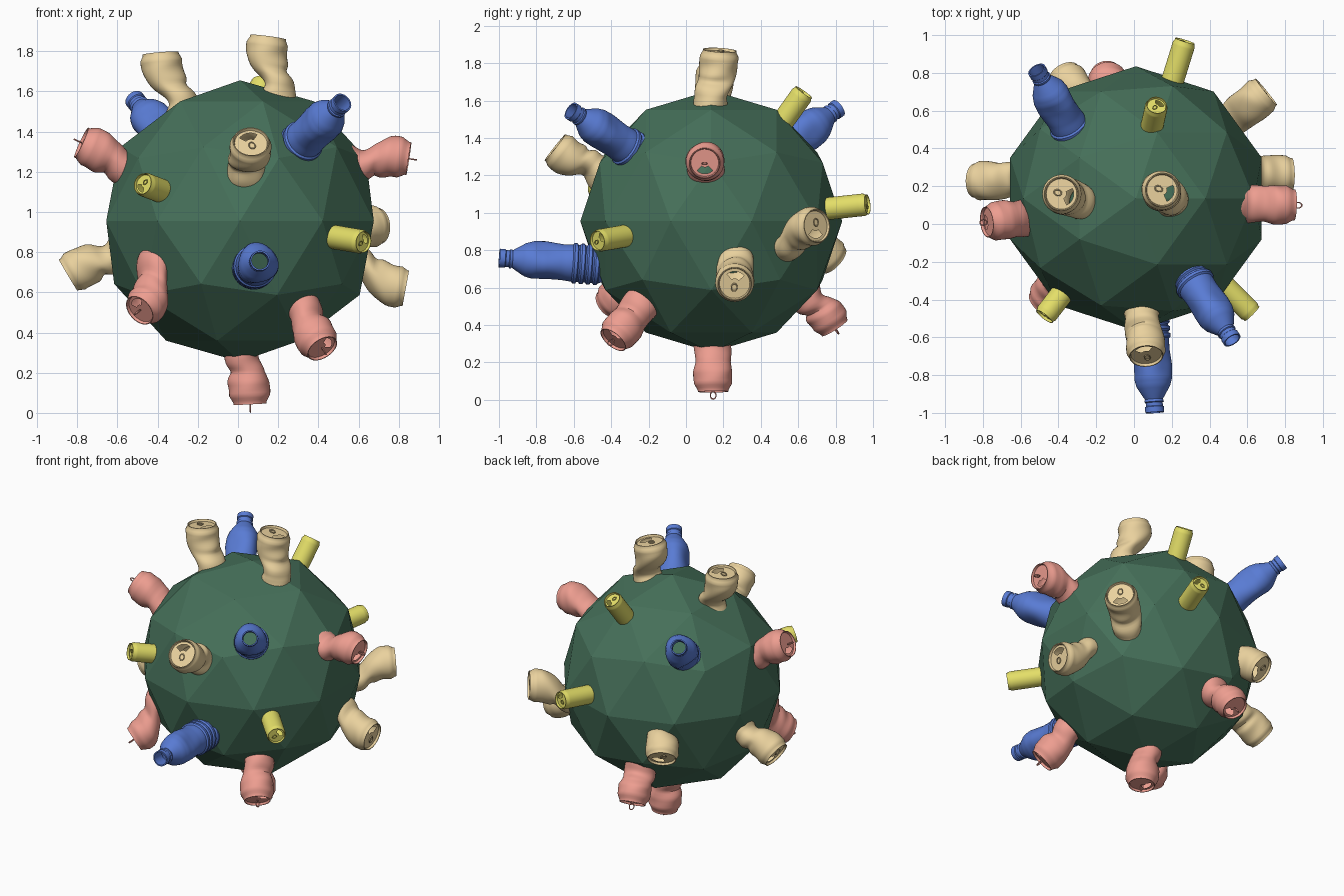
import bpy, math
from mathutils import Vector as V

if "Cube" in bpy.data.objects:
    bpy.data.objects.remove(bpy.data.objects["Cube"])

C = V((0.01, 0.135, 0.955))      # centre of the faceted ball
N = 40                           # sides of every turned part


def mat(name, col):
    m = bpy.data.materials.new(name)
    m.diffuse_color = (*col, 1)
    m.use_nodes = True
    m.node_tree.nodes["Principled BSDF"].inputs["Base Color"].default_value = m.diffuse_color
    return m


GREEN = mat("green", (0.06, 0.16, 0.10))
BEIGE = mat("beige", (0.82, 0.64, 0.34))
RED = mat("salmon", (0.85, 0.34, 0.28))
BLUE = mat("blue", (0.10, 0.20, 0.66))
YELLOW = mat("yellow", (0.78, 0.74, 0.14))


def smooth(t):
    t = min(max(t, 0), 1)
    return t * t * (3 - 2 * t)


def refine(prof, step=0.012):
    # add in-between rings so that dents have enough geometry
    out = [prof[0]]
    for a, b in zip(prof, prof[1:]):
        n = max(1, round(abs(b[0] - a[0]) / step))
        out += [(a[0] + (b[0] - a[0]) * i / n, a[1] + (b[1] - a[1]) * i / n)
                for i in range(1, n + 1)]
    return out


def frame(axis, off):
    w = axis.normalized()
    u = off - w * off.dot(w)
    if u.length < 0.005:
        u = w.orthogonal()
    u.normalize()
    return u, w.cross(u), w


def add_object(name, verts, faces, m):
    me = bpy.data.meshes.new(name)
    me.from_pydata(verts, [], faces)
    me.materials.append(m)
    ob = bpy.data.objects.new(name, me)
    bpy.context.collection.objects.link(ob)
    return ob


def turned(name, prof, tip, axis, off, m, deform, hole=None, ring_tab=None):
    # revolve (depth, radius) profile about an axis going inwards from the tip
    u, v, w = frame(axis, off)
    prof = refine(prof)
    verts, faces = [], []
    for d, r in prof:
        shift = off * smooth((d - 0.07) / 0.2)
        for k in range(N):
            a = 2 * math.pi * k / N
            q = r * deform(d, a)
            verts.append(tip + shift - w * d + (u * math.cos(a) + v * math.sin(a)) * q)
    for i in range(len(prof) - 1):
        for k in range(N):
            if hole and i in hole and (k < 5 or k > N - 6):
                continue
            k2 = (k + 1) % N
            faces.append((i * N + k, (i + 1) * N + k, (i + 1) * N + k2, i * N + k2))
    L = (len(prof) - 1) * N
    faces.append(tuple(range(L + N - 1, L - 1, -1)))
    if hole:
        faces.append(tuple(range(N)))
    # pull ring: standing up or lying on the lid
    if ring_tab:
        R, thick, stand, pos = ring_tab
        ctr = tip + u * pos + (w * R * 0.95 if stand else -w * 0.006)
        e1, e2 = v, (w if stand else u)
        e3 = e1.cross(e2)
        base = len(verts)
        for i in range(20):
            a = 2 * math.pi * i / 20
            rad = e1 * math.cos(a) * 0.75 + e2 * math.sin(a)
            for j in range(6):
                b = 2 * math.pi * j / 6
                verts.append(ctr + rad * (R + thick * math.cos(b)) + e3 * thick * math.sin(b))
                i2, j2 = (i + 1) % 20, (j + 1) % 6
                faces.append((base + i * 6 + j, base + i2 * 6 + j,
                              base + i2 * 6 + j2, base + i * 6 + j2))
    return add_object(name, verts, faces, m)


def crushed(amount):
    # deep dent on one side, shallower fold on the other, soft wrinkles
    def f(d, a):
        body = smooth((d - 0.03) / 0.05)
        dent = 0.38 * math.exp(-((d - 0.235) / 0.05) ** 2) * max(0, -math.cos(a)) ** 1.5
        fold = 0.22 * math.exp(-((d - 0.165) / 0.025) ** 2) * max(0, math.cos(a))
        return 1 - amount * body * (dent + fold + 0.03 * math.sin(3 * a + 35 * d))
    return f


def squeezed(d, a):
    # three-sided squeeze in the middle of the bottle
    return 1 + 0.09 * math.exp(-((d - 0.25) / 0.08) ** 2) * (math.cos(3 * a) - 0.5)


def straight(d, a):
    return 1


def lid(r):
    return [(0.014, r * 0.12), (0.014, r * 0.3), (0.014, r * 0.72), (0.014, r * 0.9),
            (0.0, r * 0.95), (0.0, r), (0.008, r)]


beige_prof = lid(0.090) + [(0.035, 0.104), (0.18, 0.099), (0.25, 0.088), (0.33, 0.10),
                           (0.37, 0.10), (0.39, 0.075)]
red_prof = lid(0.082) + [(0.045, 0.102), (0.11, 0.104), (0.16, 0.094), (0.23, 0.10),
                         (0.30, 0.10), (0.32, 0.075)]
yellow_prof = lid(0.054) + [(0.02, 0.060), (0.28, 0.060), (0.295, 0.05)]
bottle_prof = [(0.09, 0.042), (0.0, 0.042), (0.0, 0.050), (0.03, 0.050), (0.034, 0.045),
               (0.052, 0.045), (0.056, 0.051), (0.064, 0.051), (0.07, 0.047), (0.10, 0.066),
               (0.14, 0.090), (0.18, 0.102), (0.24, 0.104), (0.34, 0.097), (0.38, 0.099)]
for i in range(4):
    s = 0.39 + i * 0.038
    bottle_prof += [(s, 0.099), (s + 0.008, 0.108), (s + 0.024, 0.108), (s + 0.03, 0.099)]
bottle_prof += [(0.56, 0.09)]

# faceted ball
bpy.ops.mesh.primitive_ico_sphere_add(subdivisions=2, radius=0.70, location=C)
ball = bpy.context.object
ball.name = "faceted_ball"
ball.data.materials.append(GREEN)

parts = []
# large crushed cans: lid centre, lid direction, sideways shift of the lower body
for i, (t, ax, off) in enumerate([
        ((0.15, 0.18, 1.87), (0.13, 0.06, 0.99), (0.08, -0.03, 0)),
        ((-0.385, 0.16, 1.79), (-0.08, 0.06, 1), (0.085, -0.03, 0)),
        ((0.065, -0.70, 1.35), (0.05, -0.78, 0.62), (-0.01, 0, 0.05)),
        ((-0.845, 0.23, 0.685), (-0.84, 0.02, -0.50), (0, 0.01, -0.03)),
        ((0.835, 0.26, 0.62), (0.98, 0, -0.18), (0, 0.01, 0.09)),
        ((0.70, 0.70, 0.93), (0.69, 0.565, 0.05), (0, 0, -0.09)),
        ((-0.37, 0.79, 0.745), (-0.38, 0.62, -0.58), (0.03, 0, -0.04))]):
    parts.append(turned(f"large_can_{i+1}", beige_prof, V(t), V(ax), V(off), BEIGE,
                        crushed(1), (1,), (0.02, 0.004, False, -0.02)))

# short crushed cans with raised pull rings
for i, (t, ax, off) in enumerate([
        ((-0.78, 0.01, 1.345), (-0.90, -0.10, 0.42), (0, 0, -0.02)),
        ((0.85, 0.10, 1.265), (0.97, -0.03, -0.15), (0, 0, -0.07)),
        ((-0.49, -0.42, 0.51), (-0.5, -0.555, -0.445), (-0.07, -0.02, 0.09)),
        ((0.42, -0.39, 0.32), (0.41, -0.525, -0.635), (0.01, 0.01, 0.02)),
        ((0.06, 0.145, 0.043), (0.05, 0.01, -1), (-0.02, 0, 0)),
        ((-0.15, 0.795, 0.385), (-0.15, 0.54, -0.84), (0, 0.0, -0.06))]):
    parts.append(turned(f"short_can_{i+1}", red_prof, V(t), V(ax), V(off), RED,
                        crushed(0.8), (1,), (0.02, 0.004, True, 0.0)))

# bottles with open necks and ribbed bases
for i, (t, ax) in enumerate([
        ((0.52, -0.615, 1.545), (0.47, -0.71, 0.46)),
        ((0.11, -0.998, 0.758), (0.06, -1, 0.07)),
        ((-0.515, 0.815, 1.56), (-0.42, 0.72, 0.52))]):
    parts.append(turned(f"bottle_{i+1}", bottle_prof, V(t), V(ax), V((0, 0, 0)), BLUE, squeezed))

# slim straight cans, all pointing away from the ball centre
for i, t in enumerate([(-0.475, -0.49, 1.14), (0.625, -0.475, 0.85),
                       (0.12, 0.63, 1.645), (0.27, 0.97, 1.045)]):
    parts.append(turned(f"slim_can_{i+1}", yellow_prof, V(t), V(t) - C, V((0, 0, 0)), YELLOW,
                        straight, (1,), (0.013, 0.003, False, -0.015)))

bpy.ops.object.select_all(action='DESELECT')
for ob in parts:
    ob.select_set(True)
bpy.context.view_layer.objects.active = parts[0]
bpy.ops.object.shade_smooth_by_angle(angle=math.radians(35))
